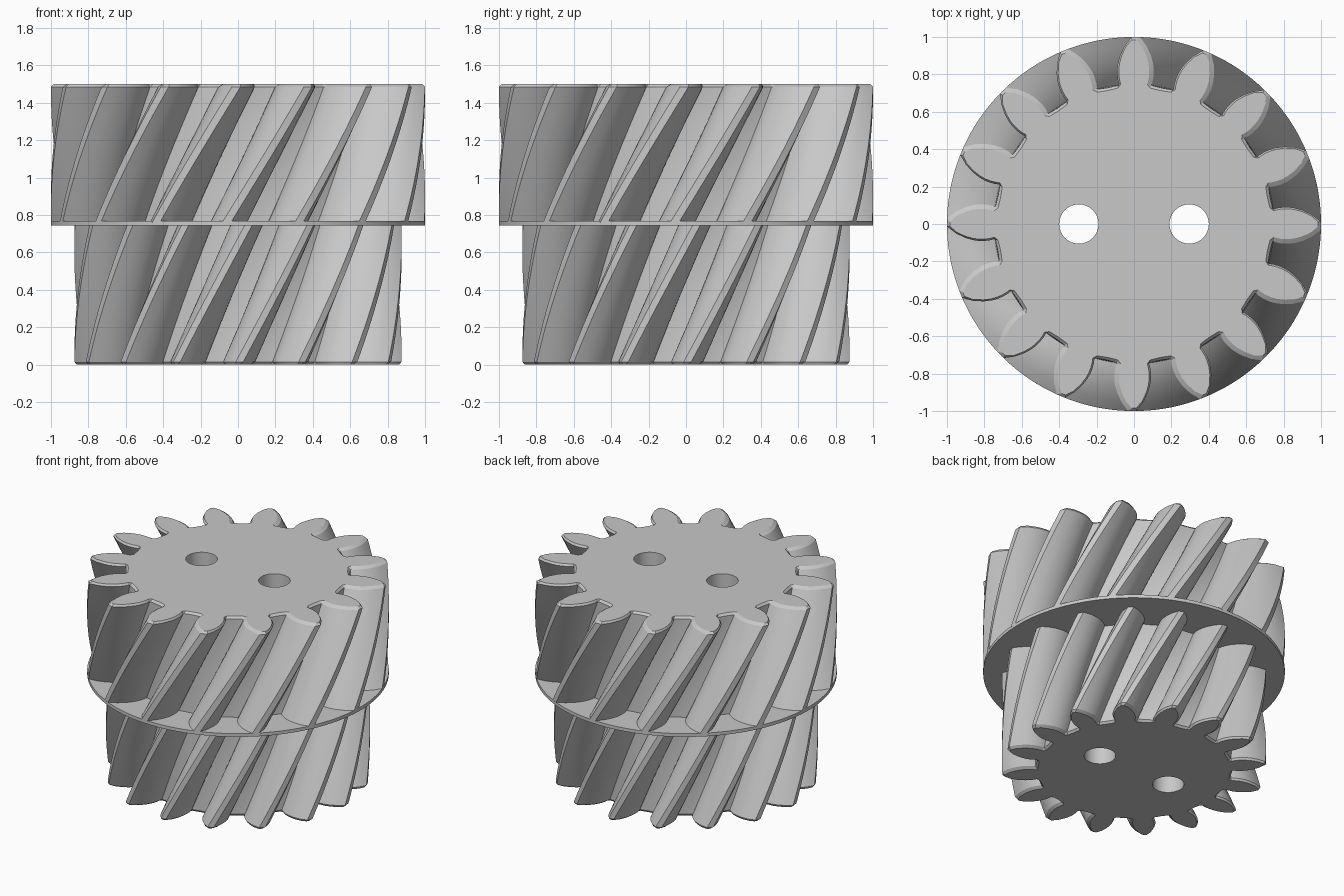
import bpy, bmesh, math
from mathutils import Vector, Matrix

TEETH = 16
TWIST = math.radians(26) / 0.74      # helix angle per unit of height
LAYERS = 24
CHAMFER, INSET = 0.015, 0.017
ROOT_R = 0.742
HOLE_X, HOLE_R = 0.295, 0.105

cube = bpy.data.objects.get("Cube")
if cube:
    bpy.data.objects.remove(cube, do_unlink=True)

grey = bpy.data.materials.new("plain grey")
grey.use_nodes = True
grey.diffuse_color = (0.58, 0.58, 0.58, 1)
grey.node_tree.nodes["Principled BSDF"].inputs["Base Color"].default_value = (0.58, 0.58, 0.58, 1)

# Curved flank of half a tooth as (radius, half width)
FLANK = [(0.748, 0.088), (0.77, 0.094), (0.80, 0.098), (0.83, 0.098), (0.86, 0.094),
         (0.90, 0.083), (0.95, 0.06), (0.9997, 0.023)]


def make_object(name, bm):
    bmesh.ops.recalc_face_normals(bm, faces=bm.faces)
    mesh = bpy.data.meshes.new(name)
    bm.to_mesh(mesh)
    bm.free()
    mesh.materials.append(grey)
    obj = bpy.data.objects.new(name, mesh)
    bpy.context.collection.objects.link(obj)
    return obj


def gear_outline(chamfered):
    """Half tooth mirrored and repeated round; the chamfered end is drawn in all round."""
    root, flank = ROOT_R, FLANK
    if chamfered:
        root -= CHAMFER
        tip = FLANK[-1][0] - CHAMFER
        flank = [(min(r, tip), max(w - INSET, 0.011)) for r, w in FLANK]
    half = [(root, 0.086)] + flank
    tooth = [Vector((r, -w)) for r, w in half] + [Vector((r, w)) for r, w in reversed(half)]
    step = math.tau / TEETH
    valley = Matrix.Rotation(step / 2, 2) @ Vector((root, 0))
    return [Matrix.Rotation(i * step, 2) @ p for i in range(TEETH) for p in tooth + [valley]]


def helical_gear(name, scale, z_inner, z_end):
    """Twisted gear, plain at z_inner and chamfered at z_end."""
    bm = bmesh.new()
    plain, narrow = gear_outline(False), gear_outline(True)
    z_rim = z_end - math.copysign(CHAMFER, z_end - z_inner)
    levels = [(z_inner + (z_rim - z_inner) * k / LAYERS, plain) for k in range(LAYERS + 1)]
    levels.append((z_end, narrow))
    rings = []
    for z, outline in levels:
        turn = Matrix.Rotation((z - z_end) * TWIST, 2)
        rings.append([bm.verts.new((*(turn @ p * scale), z)) for p in outline])
    n = len(plain)
    for a, b in zip(rings, rings[1:]):
        for i in range(n):
            j = (i + 1) % n
            bm.faces.new((a[i], a[j], b[j], b[i]))
    bm.faces.new(list(reversed(rings[0])))
    bm.faces.new(rings[-1])
    return make_object(name, bm)


def cylinder(name, radius, z0, z1, sides, xs=(0,)):
    bm = bmesh.new()
    for x in xs:
        bmesh.ops.create_cone(bm, cap_ends=True, segments=sides, radius1=radius, radius2=radius,
                              depth=z1 - z0, matrix=Matrix.Translation((x, 0, (z0 + z1) / 2)))
    return make_object(name, bm)


# Two gears separated by a thin flange
parts = [
    helical_gear("upper_gear", 1.0, 0.76, 1.5),
    helical_gear("lower_gear", 0.875, 0.75, 0.0),
    cylinder("flange_disc", 1.0, 0.743, 0.767, 128),
]

# Pair of through holes
cutter = cylinder("hole_cutter", HOLE_R, -0.2, 1.7, 48, (-HOLE_X, HOLE_X))
cutter.hide_render = True
for obj in parts:
    bpy.ops.object.select_all(action='DESELECT')
    obj.select_set(True)
    bpy.context.view_layer.objects.active = obj
    cut = obj.modifiers.new("holes", 'BOOLEAN')
    cut.object = cutter
    cut.operation = 'DIFFERENCE'
    cut.solver = 'EXACT'
    bpy.ops.object.modifier_apply(modifier=cut.name)
    bpy.ops.object.shade_smooth_by_angle(angle=math.radians(24))
bpy.data.objects.remove(cutter, do_unlink=True)
